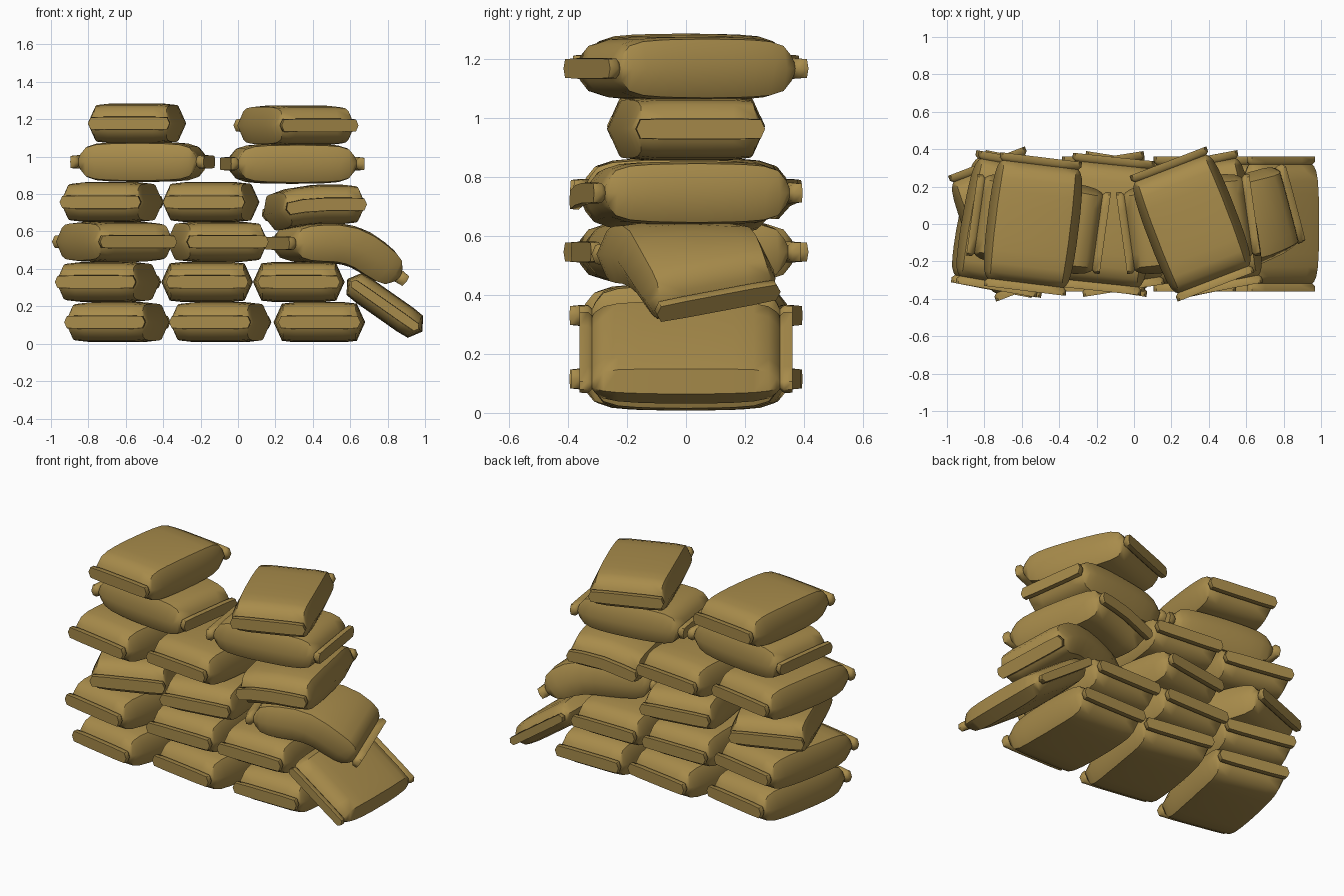
import bpy, bmesh, math
from mathutils import Matrix, Vector

if "Cube" in bpy.data.objects:
    bpy.data.objects.remove(bpy.data.objects["Cube"])

burlap = bpy.data.materials.new("burlap tan")
burlap.diffuse_color = (0.39, 0.26, 0.07, 1)
burlap.use_nodes = True
burlap.node_tree.nodes["Principled BSDF"].inputs["Base Color"].default_value = burlap.diffuse_color

# half of the bag's length profile: (distance, half width, half height)
HALF = [(0.0, .245, .107), (.08, .245, .106), (.16, .242, .104), (.23, .237, .098),
        (.28, .228, .082), (.308, .215, .045), (.318, .205, .022),
        (.332, .220, .036), (.36, .220, .034)]
PROFILE = [(-y, w, h) for y, w, h in reversed(HALF[1:])] + HALF


def section(y, w, h):
    """Pillow-shaped cross-section with a pointed side ridge."""
    k = .42 * h
    half = [(w, 0), (w - k, .93 * h), (.55 * w, h), (0, h * 1.0)]
    upper = half + [(-x, z) for x, z in reversed(half[:3])]
    lower = [(-x, -z) for x, z in upper[1:-1]]
    return [Vector((x, y, z)) for x, z in upper + lower]


def sag(v, x0, angle, side, length=.2):
    """Bend everything past x0 downwards around the y axis."""
    s = (v.x - x0) * side
    if s <= 0:
        return v
    a = angle * min(s / length, 1)
    r = length / angle
    extra = max(s - length, 0)
    x = r * math.sin(a) + extra * math.cos(a) + v.z * math.sin(a)
    z = -r * (1 - math.cos(a)) - extra * math.sin(a) + v.z * math.cos(a)
    return Vector((x0 + side * x, v.y, z))


def sandbag(name, x, z, turn=0, tilt=0, thick=1, bend=None):
    bm = bmesh.new()
    rot = Matrix.Rotation(math.radians(tilt), 3, 'Y') @ Matrix.Rotation(math.radians(turn), 3, 'Z')
    rings = []
    for p in PROFILE:
        ring = []
        for v in section(*p):
            v.z *= thick
            v = rot @ v
            if bend:
                v = sag(v, *bend)
            ring.append(bm.verts.new(v + Vector((x, 0, z))))
        rings.append(ring)
    n = len(rings[0])
    for a, b in zip(rings, rings[1:]):
        for i in range(n):
            bm.faces.new((a[i], a[(i + 1) % n], b[(i + 1) % n], b[i]))
    bm.faces.new(rings[0])
    bm.faces.new(rings[-1])
    bmesh.ops.recalc_face_normals(bm, faces=bm.faces)
    mesh = bpy.data.meshes.new(name)
    bm.to_mesh(mesh)
    bm.free()
    mesh.materials.append(burlap)
    ob = bpy.data.objects.new(name, mesh)
    bpy.context.collection.objects.link(ob)
    bpy.ops.object.select_all(action='DESELECT')
    ob.select_set(True)
    bpy.context.view_layer.objects.active = ob
    bpy.ops.object.shade_smooth_by_angle(angle=math.radians(52))


# courses from the ground up: (height, [(x, turn), ...])
COURSES = [
    (.115, [(-.645, -11), (-.095, -9), (.435, 0)]),
    (.33, [(-.695, -11), (-.165, 0), (.325, 0)]),
    (.545, [(-.66, 21), (-.11, 9)]),
    (.757, [(-.675, -10), (-.145, -6)]),
    (.972, [(-.51, 82)]),
    (.962, [(.29, 98)]),
    (1.178, [(-.54, -7)]),
    (1.167, [(.31, 21)]),
]
for c, (height, bags) in enumerate(COURSES):
    for b, (x, turn) in enumerate(bags):
        sandbag(f"sandbag_{c}_{b}", x, height, turn)

# fallen bag leaning on the right end
sandbag("leaning_sandbag", .785, .205, tilt=35, thick=.72)
# bag draped over the right end, and the one sagging above it
sandbag("draped_sandbag", .55, .537, turn=108, bend=(-.04, .62, 1))
sandbag("sagging_sandbag", .405, .745, turn=11, bend=(.06, .25, -1))
